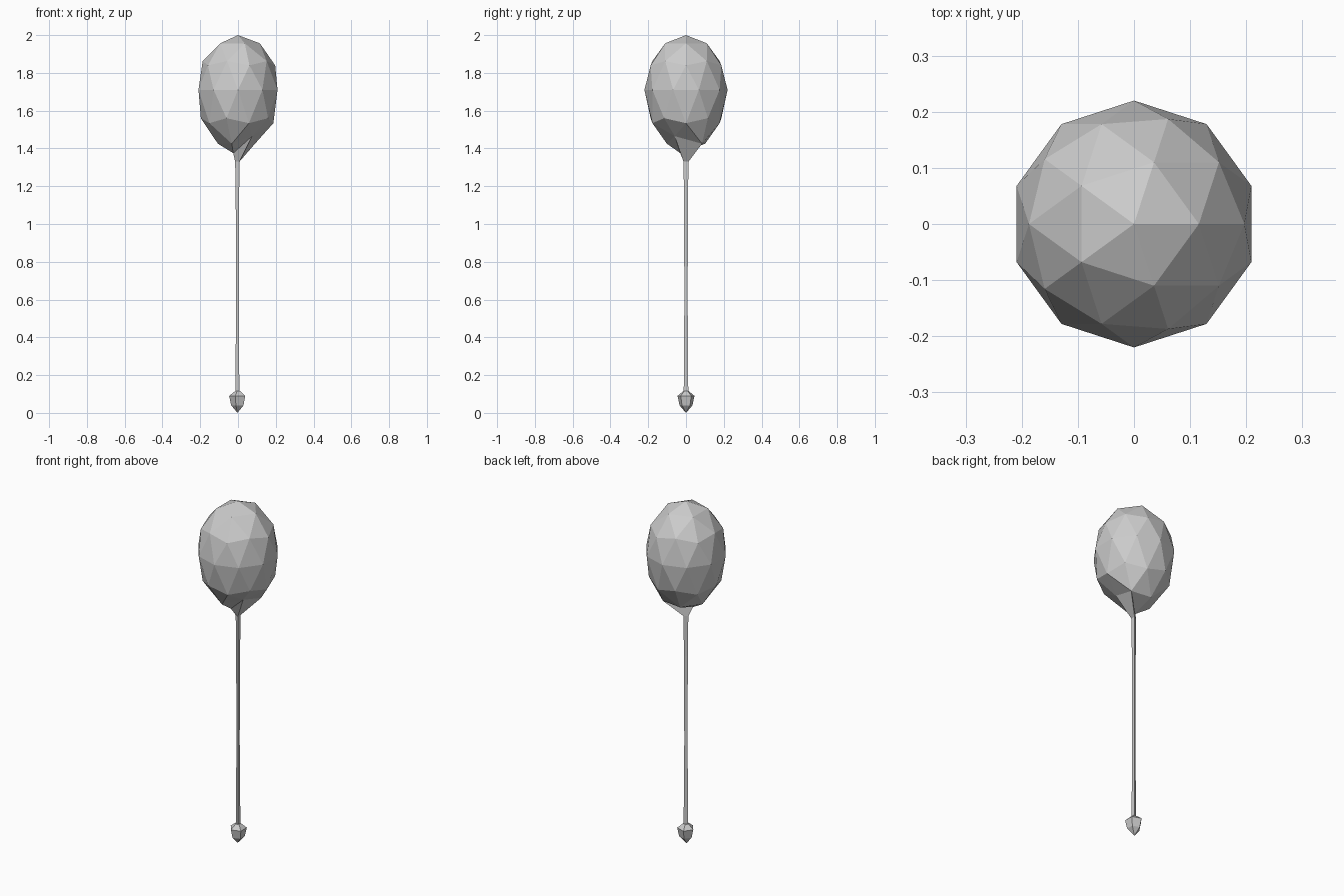
import bpy, bmesh
from math import sin, cos, radians
from mathutils import Vector

if "Cube" in bpy.data.objects:
    bpy.data.objects.remove(bpy.data.objects["Cube"])

grey = bpy.data.materials.new("plain grey")
grey.use_nodes = True
colour = (0.6, 0.6, 0.6, 1)
grey.diffuse_color = colour
grey.node_tree.nodes["Principled BSDF"].inputs["Base Color"].default_value = colour


def finish(name, bm):
    bmesh.ops.recalc_face_normals(bm, faces=bm.faces)
    mesh = bpy.data.meshes.new(name)
    bm.to_mesh(mesh)
    bm.free()
    mesh.materials.append(grey)
    bpy.context.collection.objects.link(bpy.data.objects.new(name, mesh))


def ring(bm, z, radius, angles):
    return [bm.verts.new((radius * cos(radians(a)), radius * sin(radians(a)), z)) for a in angles]


def bridge(bm, low, high):
    for i in range(len(low)):
        j = (i + 1) % len(low)
        bm.faces.new((low[i], low[j], high[j], high[i]))


# Balloon: coarse icosphere, longer below its middle than above
bm = bmesh.new()
bmesh.ops.create_icosphere(bm, subdivisions=2, radius=1)
for v in bm.verts:
    taper = 0.92 if v.co.z < -0.8 else 1
    height = 0.29 if v.co.z > 0 else 0.335
    v.co = Vector((v.co.x * 0.22 * taper, v.co.y * 0.22 * taper, 1.71 + v.co.z * height))

# One face beside the bottom pole is drawn out into the neck and string
pole = min(bm.verts, key=lambda v: v.co.z)
patch = max(pole.link_faces, key=lambda f: f.calc_center_median().x)
front, back = sorted((v for v in patch.verts if v != pole), key=lambda v: v.co.y)
bm.faces.remove(patch)
pole.co = (-0.025, -0.03, 1.375)
front.co = (0.075, -0.06, 1.465)
back.co = (0.09, 0.085, 1.425)
previous = [pole, front, back]
for z, radius in ((1.33, 0.015), (1.1, 0.012), (0.6, 0.01), (0.11, 0.014)):
    current = ring(bm, z, radius, (180, 300, 60))
    bridge(bm, previous, current)
    previous = current
bm.faces.new(previous)
finish("balloon_and_string", bm)

# Small five-sided weight at the end of the string
bm = bmesh.new()
fifths = [36 + 72 * i for i in range(5)]
rings = [ring(bm, z, r, fifths) for z, r in ((0.115, 0.016), (0.09, 0.047), (0.04, 0.036))]
for high, low in zip(rings, rings[1:]):
    bridge(bm, low, high)
bm.faces.new(rings[0])
tip = bm.verts.new((-0.003, 0, 0))
for i in range(5):
    bm.faces.new((rings[-1][i], rings[-1][(i + 1) % 5], tip))
finish("string_weight", bm)
